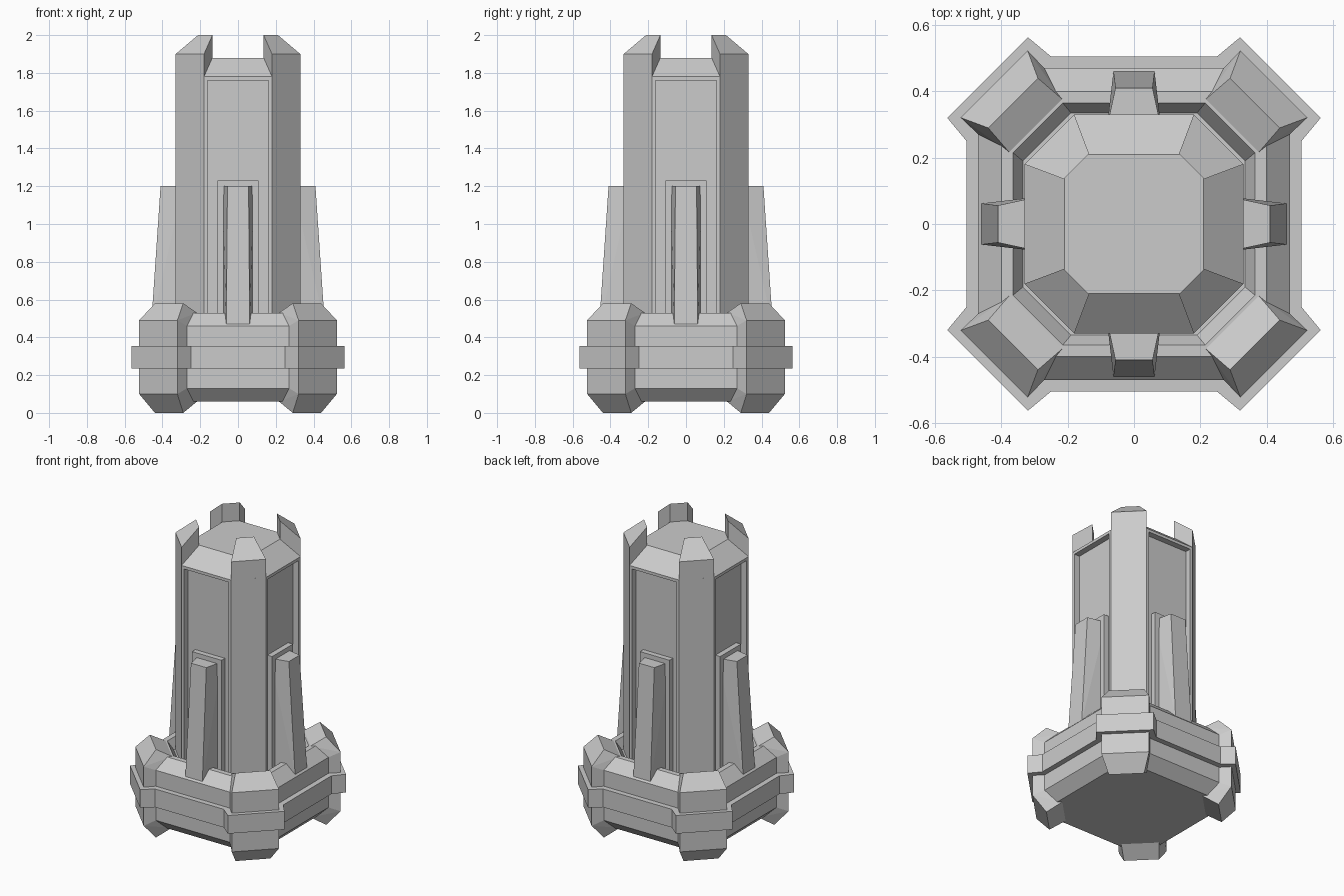
import bpy, bmesh, math
from mathutils import Vector, Matrix

cube = bpy.data.objects.get("Cube")
if cube:
    bpy.data.objects.remove(cube, do_unlink=True)

GREY = (0.6, 0.6, 0.6, 1.0)
mat = bpy.data.materials.new("plain_grey")
mat.use_nodes = True
mat.diffuse_color = GREY
mat.node_tree.nodes["Principled BSDF"].inputs["Base Color"].default_value = GREY


def finish(bm, name):
    bmesh.ops.recalc_face_normals(bm, faces=bm.faces)
    mesh = bpy.data.meshes.new(name)
    bm.to_mesh(mesh)
    bm.free()
    mesh.materials.append(mat)
    obj = bpy.data.objects.new(name, mesh)
    bpy.context.collection.objects.link(obj)
    return obj


def ring_points(corners):
    """Repeat the corner points of one quarter around z."""
    return [Matrix.Rotation(math.pi / 2 * k, 3, 'Z') @ Vector(p)
            for k in range(4) for p in corners]


def octagon(z, side, corner):
    return ring_points([(side, corner, z), (corner, side, z)])


def loft(rings):
    """Join stacked rings with quads and cap both ends."""
    bm = bmesh.new()
    loops = [[bm.verts.new(p) for p in ring] for ring in rings]
    n = len(loops[0])
    for low, high in zip(loops, loops[1:]):
        for i in range(n):
            j = (i + 1) % n
            bm.faces.new((low[i], low[j], high[j], high[i]))
    bm.faces.new(loops[0][::-1])
    bm.faces.new(loops[-1])
    bmesh.ops.recalc_face_normals(bm, faces=bm.faces)
    return bm


def repeated_solids(name, half, start):
    """Four convex solids from (distance, half width, z) points, around z."""
    for k in range(4):
        bm = bmesh.new()
        turn = Matrix.Rotation(start + math.pi / 2 * k, 3, 'Z')
        for d, w, z in half:
            for s in (-w, w):
                bm.verts.new(turn @ Vector((d, s, z)))
        bmesh.ops.convex_hull(bm, input=bm.verts)
        bmesh.ops.dissolve_limit(bm, angle_limit=0.02,
                                 verts=bm.verts, edges=bm.edges)
        finish(bm, f"{name}_{k + 1}")


DIAGONAL = math.pi / 4

# Base with bevelled rims and a sunken seat for the tower
finish(loft([
    octagon(0.06, 0.40, 0.24),
    octagon(0.13, 0.47, 0.27),
    octagon(0.46, 0.47, 0.27),
    octagon(0.53, 0.40, 0.24),
    octagon(0.53, 0.365, 0.215),
    octagon(0.47, 0.335, 0.19),
]), "base")

# Belt around the base and its corner blocks
finish(loft([
    ring_points([(0.505, -0.25, z), (0.505, 0.25, z),
                 (0.563, 0.32, z), (0.32, 0.563, z)])
    for z in (0.235, 0.355)
]), "base_belt")

# Corner blocks of the base
repeated_solids("corner_block", [
    (0.42, 0.113, 0.06), (0.4525, 0.113, 0.06), (0.516, 0.106, 0.0),
    (0.597, 0.143, 0.10), (0.597, 0.143, 0.49), (0.516, 0.106, 0.58),
    (0.4525, 0.113, 0.53), (0.42, 0.113, 0.53),
    (0.523, 0.141, 0.13), (0.523, 0.141, 0.46),
], DIAGONAL)

# Tower with sunken panels on its four main sides
bm = loft([
    octagon(0.42, 0.33, 0.18),
    octagon(1.78, 0.33, 0.18),
    octagon(1.88, 0.21, 0.137),
])
panels = [f for f in bm.faces
          if max(abs(f.normal.x), abs(f.normal.y)) > 0.99]
bmesh.ops.inset_individual(bm, faces=panels, thickness=0.027)
for face in bmesh.ops.extrude_discrete_faces(bm, faces=panels)["faces"]:
    face.normal_update()
    bmesh.ops.translate(bm, verts=face.verts, vec=face.normal * -0.04)
finish(bm, "tower")

# Prongs rising from the tower corners
repeated_solids("prong", [
    (0.3606, 0.106, 1.78), (0.3606, 0.106, 1.90),
    (0.2454, 0.0537, 2.0), (0.2454, 0.0537, 1.88),
], DIAGONAL)

# Backing plates behind the fins
repeated_solids("fin_plate", [
    (0.28, 0.108, 0.45), (0.28, 0.108, 1.23),
    (0.325, 0.108, 0.45), (0.325, 0.108, 1.23),
], 0)

# Tapering fins
repeated_solids("fin", [
    (0.29, 0.082, 0.46), (0.29, 0.082, 1.20),
    (0.41, 0.056, 1.20), (0.46, 0.062, 0.46),
], 0)
